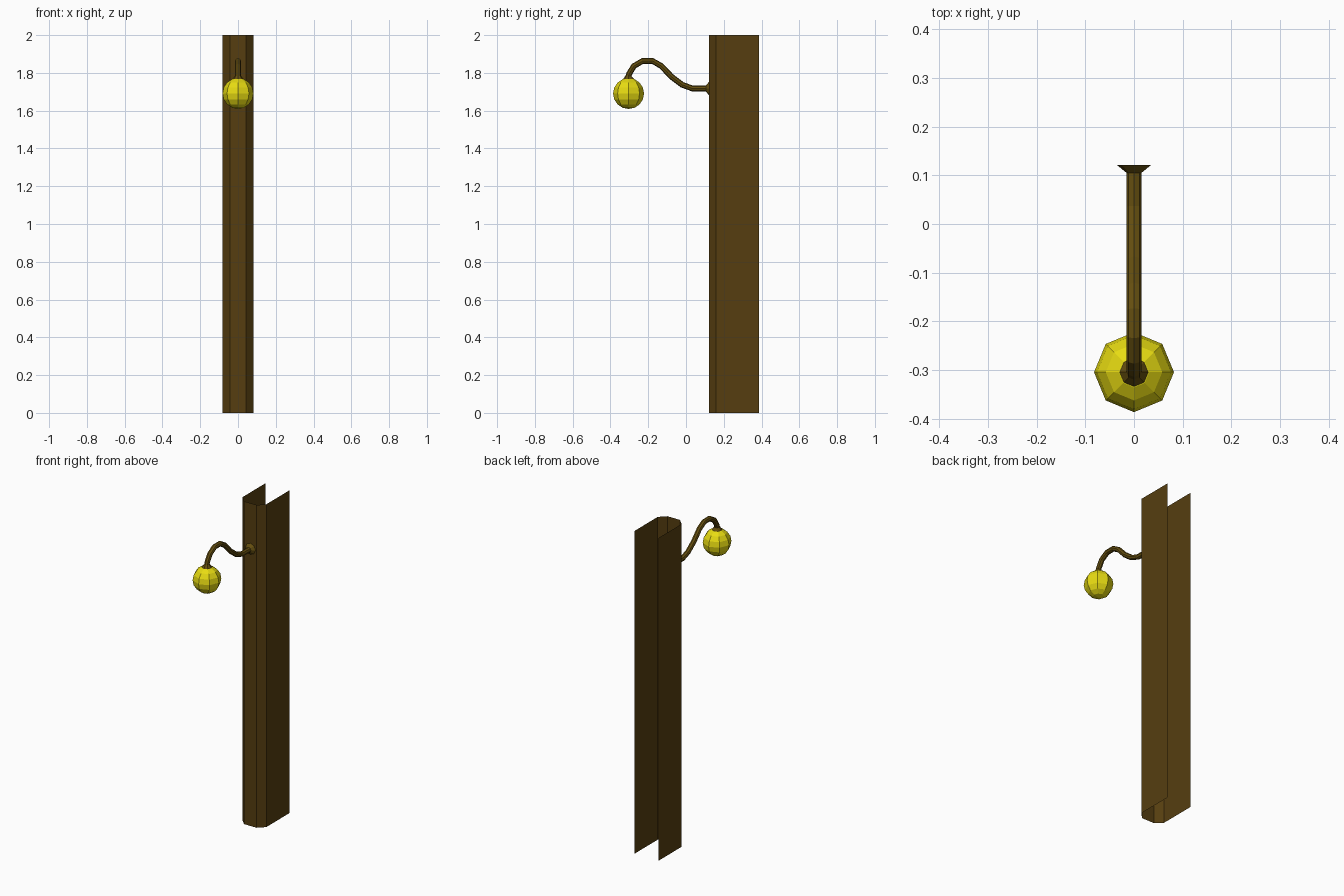
import bpy, bmesh, math
from mathutils import Vector

if "Cube" in bpy.data.objects:
    bpy.data.objects.remove(bpy.data.objects["Cube"])


def material(name, rgb):
    m = bpy.data.materials.new(name)
    m.diffuse_color = (*rgb, 1)
    m.use_nodes = True
    m.node_tree.nodes["Principled BSDF"].inputs["Base Color"].default_value = m.diffuse_color
    return m


brown = material("dark_bronze", (0.092, 0.048, 0.005))
bronze = material("aged_bronze", (0.13, 0.078, 0.005))
yellow = material("yellow_glass", (0.80, 0.71, 0.006))


def make(name, verts, faces, mat):
    mesh = bpy.data.meshes.new(name)
    mesh.from_pydata(verts, [], faces)
    mesh.materials.append(mat)
    ob = bpy.data.objects.new(name, mesh)
    bpy.context.collection.objects.link(ob)
    return ob


# Post: open-backed channel with chamfered front corners, no end caps
half = [(0.043, 0.121), (0.082, 0.16), (0.082, 0.386)]
profile = [(-x, y) for x, y in reversed(half)] + half
n = len(profile)
verts = [(x, y, z) for z in (0, 2) for x, y in profile]
make("post", verts, [(i, i + 1, n + i + 1, n + i) for i in range(n - 1)], brown)

# Arm: eight-sided swan-neck tube, flared at the post and at the globe (y, z, radius)
SIDES = 8
R = 0.0155
path = [(0.121, 1.717, 0.035), (0.105, 1.717, R), (0.035, 1.717, R),
        (-0.02, 1.737, R), (-0.077, 1.78, R), (-0.13, 1.836, R),
        (-0.177, 1.863, R), (-0.23, 1.863, R), (-0.276, 1.836, R),
        (-0.30, 1.797, R), (-0.304, 1.785, R), (-0.304, 1.765, 0.031)]
points = [Vector((0, y, z)) for y, z, r in path]
side = Vector((1, 0, 0))
verts, faces = [], []
for i, (c, p) in enumerate(zip(points, path)):
    tangent = (points[min(i + 1, len(points) - 1)] - points[max(i - 1, 0)]).normalized()
    up = tangent.cross(side)
    for k in range(SIDES):
        a = 2 * math.pi * k / SIDES
        verts.append(c + p[2] * (math.cos(a) * side + math.sin(a) * up))
for i in range(len(path) - 1):
    for k in range(SIDES):
        a, b = i * SIDES + k, i * SIDES + (k + 1) % SIDES
        faces.append((a, b, b + SIDES, a + SIDES))
make("lamp_arm", verts, faces, bronze)

# Globe: low-poly ball hanging from the arm
bm = bmesh.new()
bmesh.ops.create_uvsphere(bm, u_segments=8, v_segments=8, radius=0.082)
bmesh.ops.translate(bm, verts=bm.verts, vec=(0, -0.304, 1.691))
globe = make("lamp_globe", [], [], yellow)
bm.to_mesh(globe.data)
bm.free()
